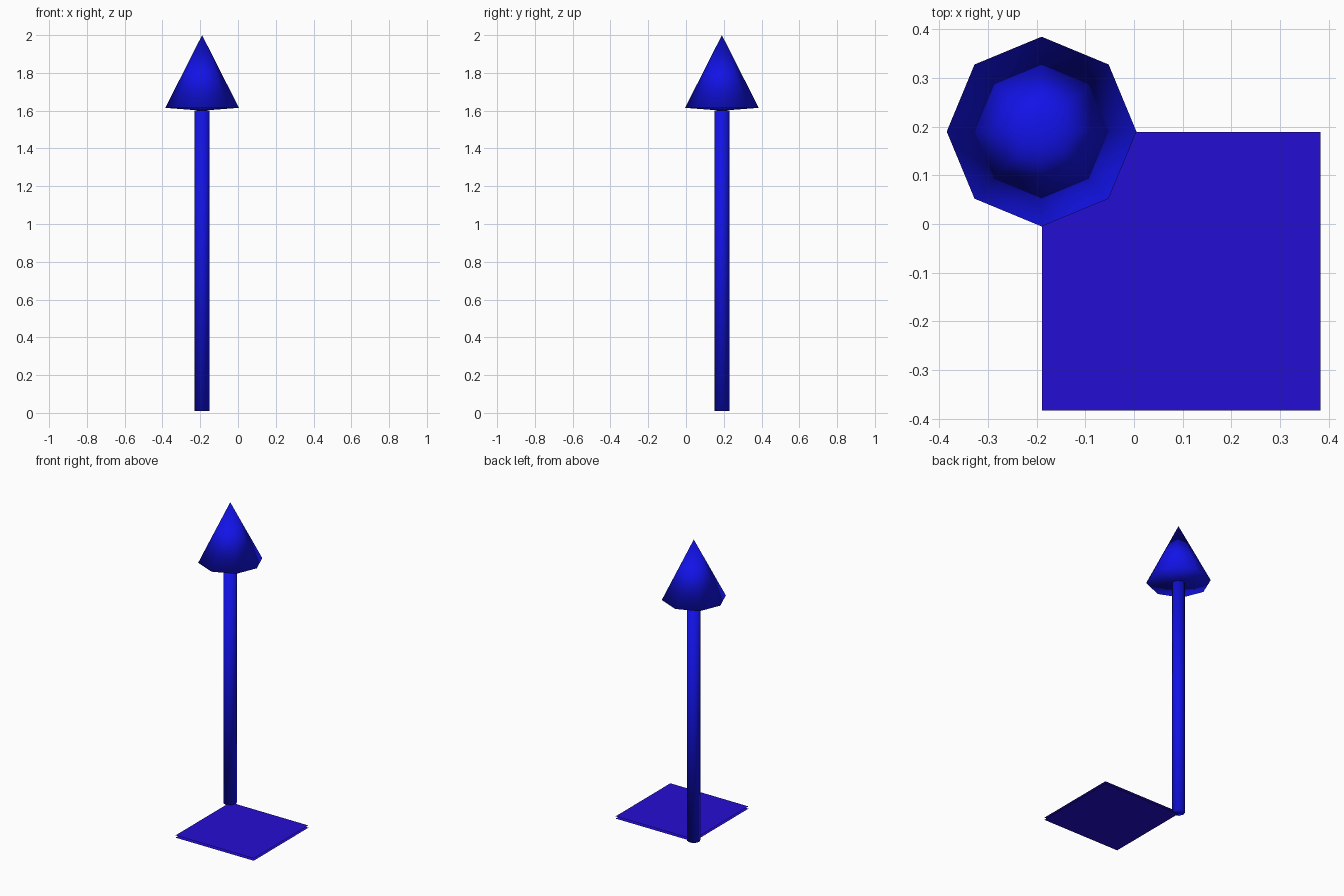
import bpy, bmesh
from mathutils import Matrix

if "Cube" in bpy.data.objects:
    bpy.data.objects.remove(bpy.data.objects["Cube"])

X, Y = -0.19, 0.19   # axis of the arrow


def material(name, color):
    m = bpy.data.materials.new(name)
    m.diffuse_color = (*color, 1)
    m.use_nodes = True
    m.node_tree.nodes["Principled BSDF"].inputs["Base Color"].default_value = m.diffuse_color
    return m


def finish(bm, name, mat, smooth):
    mesh = bpy.data.meshes.new(name)
    for f in bm.faces:
        f.smooth = smooth
    bm.to_mesh(mesh)
    bm.free()
    mesh.materials.append(mat)
    obj = bpy.data.objects.new(name, mesh)
    bpy.context.collection.objects.link(obj)
    return obj


blue = material("blue", (0.006, 0.006, 0.8))
violet = material("violet_blue", (0.018, 0.004, 0.65))

# Shaft: eight-sided post
bm = bmesh.new()
bmesh.ops.create_cone(bm, cap_ends=True, segments=8, radius1=0.04, radius2=0.04,
                      depth=1.59, matrix=Matrix.Translation((X, Y, 0.805)))
finish(bm, "arrow_shaft", blue, True)

# Head: eight-sided cone with a slightly bulging underside
bm = bmesh.new()
bmesh.ops.create_circle(bm, segments=8, radius=0.195,
                        matrix=Matrix.Translation((X, Y, 1.615)))
rim = list(bm.edges)
tip = bm.verts.new((X, Y, 2.0))
under = bm.verts.new((X, Y, 1.60))
for e in rim:
    for end in (tip, under):
        bm.faces.new((*e.verts, end))
bmesh.ops.recalc_face_normals(bm, faces=bm.faces)
finish(bm, "arrow_head", blue, True)

# Base: two thin square sheets, one just above the other
for name, z in (("base_sheet_lower", 0.0), ("base_sheet_upper", 0.015)):
    bm = bmesh.new()
    bmesh.ops.create_grid(bm, x_segments=1, y_segments=1, size=0.286,
                          matrix=Matrix.Translation((0.097, -0.097, z)))
    finish(bm, name, violet, False)
